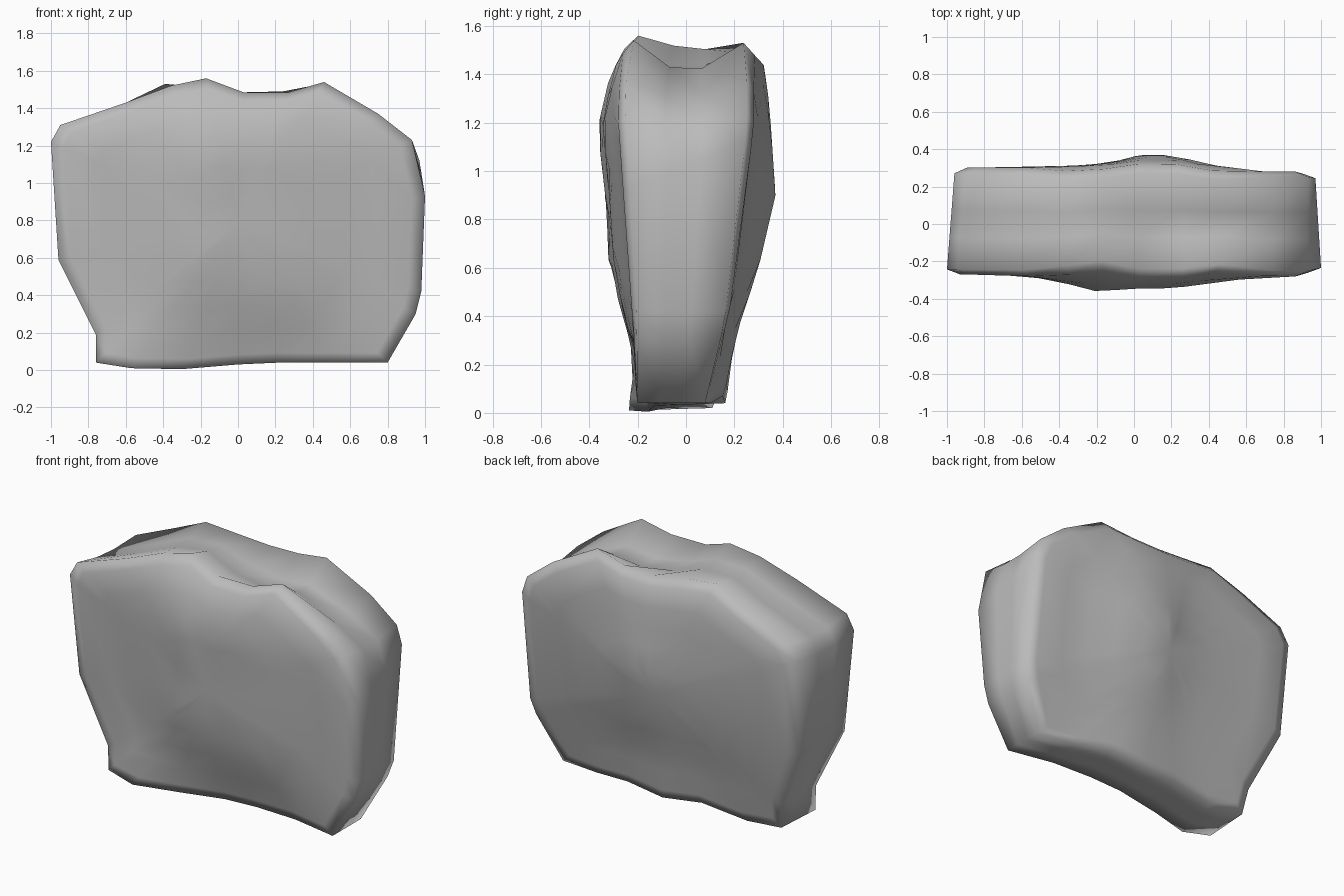
import bpy, bmesh

cube = bpy.data.objects.get("Cube")
if cube:
    bpy.data.objects.remove(cube, do_unlink=True)

stone = bpy.data.materials.new("grey stone")
stone.use_nodes = True
colour = (0.5, 0.5, 0.5, 1)
stone.diffuse_color = colour
stone.node_tree.nodes["Principled BSDF"].inputs["Base Color"].default_value = colour

# Outlines of the front and back rims, matched point for point
front = [(-1, 1.22), (-.95, 1.31), (-.6, 1.43), (-.36, 1.52), (-.17, 1.56), (.03, 1.485),
         (.27, 1.485), (.46, 1.54), (.75, 1.37), (.93, 1.23), (1, .93), (.98, .42),
         (.95, .3), (.8, .04), (.5, .04), (.22, .04), (0, .03), (-.3, .005), (-.57, .01),
         (-.76, .04), (-.76, .19), (-.96, .59)]
back = [(-.96, 1.2), (-.9, 1.3), (-.62, 1.42), (-.39, 1.53), (-.17, 1.51), (.03, 1.485),
        (.24, 1.49), (.45, 1.53), (.75, 1.37), (.93, 1.23), (.97, 1.12), (.97, .42),
        (.94, .32), (.8, .04), (.55, .04), (.3, .07), (.05, .04), (-.2, .06), (-.5, .02),
        (-.74, .04), (-.76, .2), (-.94, .6)]

# Depth over height along the middle and the ends, and how x blends the two
HEIGHTS = [0, .3, .6, .9, 1.2, 1.42, 1.56]
MIDDLE = {-1: [.24, .24, .32, .34, .37, .31, .22], 1: [.16, .2, .3, .37, .35, .33, .26]}
END = {-1: [.2, .21, .23, .25, .27, .27, .24], 1: [.07, .15, .22, .25, .28, .28, .25]}
BLEND = {
    -1: ([-.75, -.45, -.17, .03, .23, .7], [0, .3, 1, .75, .75, .1]),
    1: ([-1, -.5, -.17, .03, .23, .45, .7], [.3, .4, .55, 1, 1, .45, 0]),
}


def lerp(a, b, t):
    return a + (b - a) * t


def sample(keys, values, k):
    for i in range(len(keys) - 1):
        if k <= keys[i + 1]:
            t = max(0, (k - keys[i]) / (keys[i + 1] - keys[i]))
            return lerp(values[i], values[i + 1], t)
    return values[-1]


def face_depth(side, x, z):
    """Bulging face, with a hollow along the foot of the front."""
    middle = sample(HEIGHTS, MIDDLE[side], z)
    end = sample(HEIGHTS, END[side], z)
    depth = lerp(end, middle, sample(*BLEND[side], x))
    if side < 0:
        across = min(1, max(0, 2 - abs(x - .12) / .3))
        depth -= .11 * across * max(0, 1 - z / .35)
        # small foot standing proud at one end
        depth += .04 * max(0, 1 - abs(x + .6) / .2) * max(0, 1 - z / .35)
    return side * depth


bm = bmesh.new()
CENTRE_Z = .78


def face_ring(side, outline, scale):
    ring = []
    for x, z in outline:
        x, z = x * scale, lerp(CENTRE_Z, z, scale)
        y = face_depth(side, x, z)
        if scale == 1:
            y *= sample([.2, .5], [.98, .9], z)
        ring.append(bm.verts.new((x, y, z)))
    return ring


def bridge(a, b):
    for i in range(len(a)):
        j = (i + 1) % len(a)
        bm.faces.new((a[i], a[j], b[j], b[i]))


def cap(ring, side):
    tip = bm.verts.new((0, face_depth(side, 0, CENTRE_Z), CENTRE_Z))
    for i in range(len(ring)):
        bm.faces.new((ring[i], ring[(i + 1) % len(ring)], tip))


# Rings from the front centre, over the rim, to the back centre
SCALES = [.2, .4, .58, .75, .93, 1]
rings = [face_ring(-1, front, s) for s in SCALES]
back_rings = [face_ring(1, back, s) for s in reversed(SCALES)]

# Two rings between the rims sink into a trough, deepest on one side of the top
rim_front, rim_back = rings[-1], back_rings[0]
for t in (.33, .62):
    ring = []
    for a, b in zip(rim_front, rim_back):
        p = a.co.lerp(b.co, t)
        if p.z > 1.2:
            p.z -= .025 + .09 * max(0, 1 - abs(p.x - .42) / .5)
        ring.append(bm.verts.new(p))
    rings.append(ring)
rings += back_rings
for a, b in zip(rings, rings[1:]):
    bridge(a, b)
cap(rings[0], -1)
cap(rings[-1], 1)
bmesh.ops.recalc_face_normals(bm, faces=bm.faces)

mesh = bpy.data.meshes.new("stone_slab")
bm.to_mesh(mesh)
bm.free()
mesh.materials.append(stone)
mesh.shade_smooth()
slab = bpy.data.objects.new("stone_slab", mesh)
bpy.context.collection.objects.link(slab)
